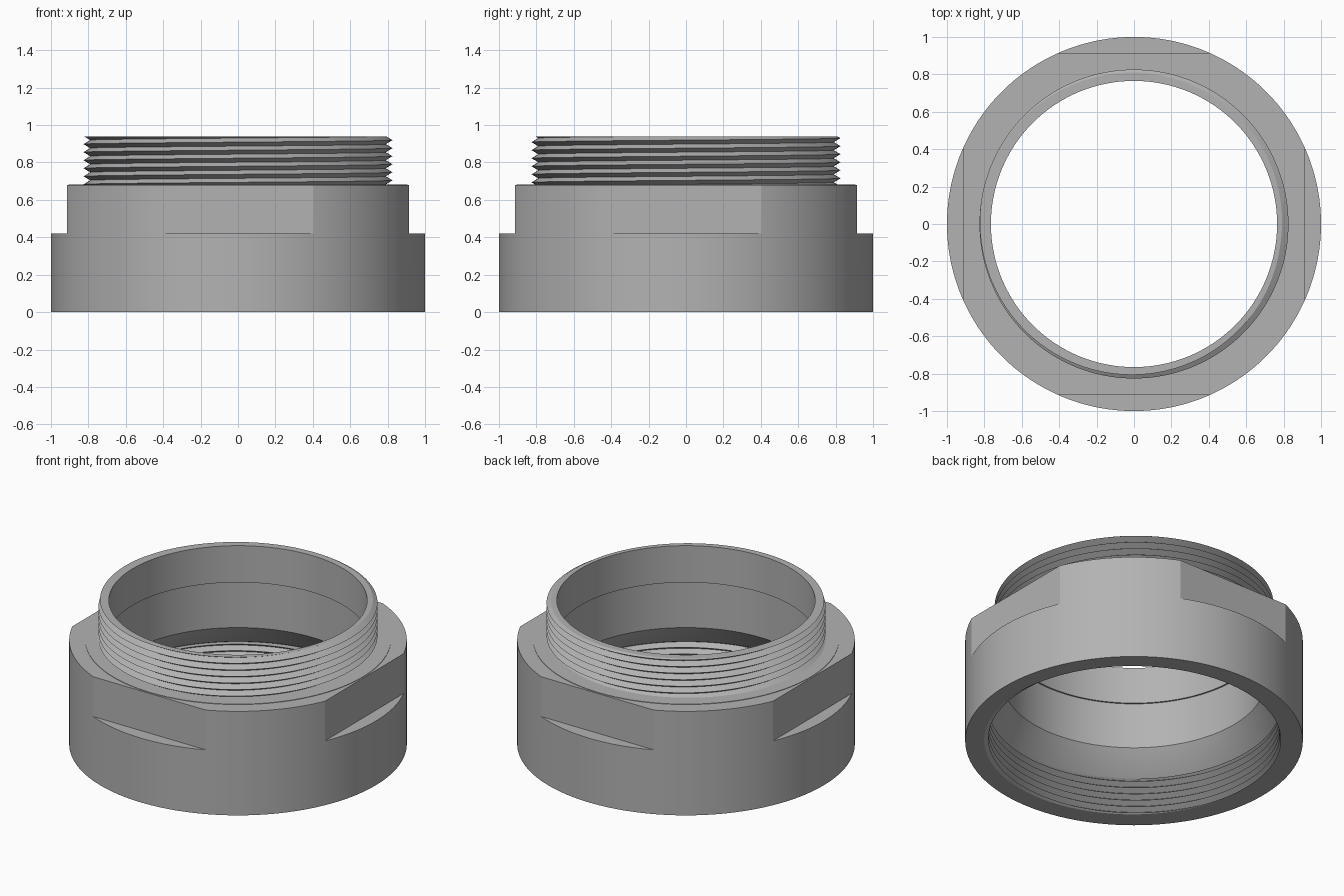
import bpy, bmesh, math

if "Cube" in bpy.data.objects:
    bpy.data.objects.remove(bpy.data.objects["Cube"])

N = 180                                  # segments around the axis
FLAT = math.cos(math.radians(24))        # distance of the wrench flats

metal = bpy.data.materials.new("grey_metal")
metal.diffuse_color = (0.45, 0.45, 0.45, 1)
metal.use_nodes = True
metal.node_tree.nodes["Principled BSDF"].inputs["Base Color"].default_value = metal.diffuse_color


def ring_solid(name, rows, point):
    """Sweep a closed loop of rows around z; point(angle, row) -> xyz."""
    bm = bmesh.new()
    cols = []
    for i in range(N + 1):
        a = 2 * math.pi * i / N
        cols.append([bm.verts.new(point(a, r)) for r in rows])
    m = len(rows)
    for i in range(N):
        for j in range(m):
            k = (j + 1) % m
            bm.faces.new((cols[i][j], cols[i + 1][j], cols[i + 1][k], cols[i][k]))
    bmesh.ops.remove_doubles(bm, verts=bm.verts, dist=1e-5)
    bmesh.ops.dissolve_degenerate(bm, edges=bm.edges, dist=1e-5)
    bmesh.ops.recalc_face_normals(bm, faces=bm.faces)
    me = bpy.data.meshes.new(name)
    bm.to_mesh(me)
    bm.free()
    me.materials.append(metal)
    ob = bpy.data.objects.new(name, me)
    bpy.context.collection.objects.link(ob)
    bpy.ops.object.select_all(action='DESELECT')
    ob.select_set(True)
    bpy.context.view_layer.objects.active = ob
    bpy.ops.object.shade_smooth_by_angle(angle=math.radians(20))
    return ob


# Body: turned profile (radius, height, trimmed by the four flats?)
profile = [
    (1.0, 0.0, 0), (1.0, 0.42, 0), (1.0, 0.42, 1), (1.0, 0.68, 1),   # outside
    (0.905, 0.68, 0), (0.905, 0.683, 0), (0.785, 0.683, 0),          # shoulder
    (0.785, 0.94, 0), (0.765, 0.94, 0),                              # neck rim
    (0.765, 0.70, 0), (0.775, 0.70, 0), (0.775, 0.40, 0),            # bore
    (0.885, 0.26, 0), (0.90, 0.25, 0), (0.90, 0.0, 0),               # socket
]


def body_point(a, row):
    r, z, trimmed = row
    lim = FLAT if trimmed else 2
    x, y = r * math.cos(a), r * math.sin(a)
    return (max(-lim, min(lim, x)), max(-lim, min(lim, y)), z)


ring_solid("body", profile, body_point)


# Helical V threads, cut off flat at both ends
def thread(name, z0, z1, wall, root, crest, pitch=0.043):
    def point(a, row):
        turn = a / (2 * math.pi)
        if row in ("start", "end"):
            r, z = wall, z0 if row == "start" else z1
        else:
            z = max(z0, min(z1, z0 + pitch * (row / 2 + turn)))
            t = ((z - z0) / pitch - turn) % 1
            r = root + (crest - root) * (1 - abs(2 * t - 1))
        return (r * math.cos(a), r * math.sin(a), z)

    last = math.ceil(2 * (z1 - z0) / pitch)
    ring_solid(name, ["start", *range(-2, last + 1), "end"], point)


thread("outer_thread", 0.683, 0.94, 0.785, 0.79, 0.826)
thread("inner_thread", 0.0, 0.25, 0.90, 0.895, 0.862)
